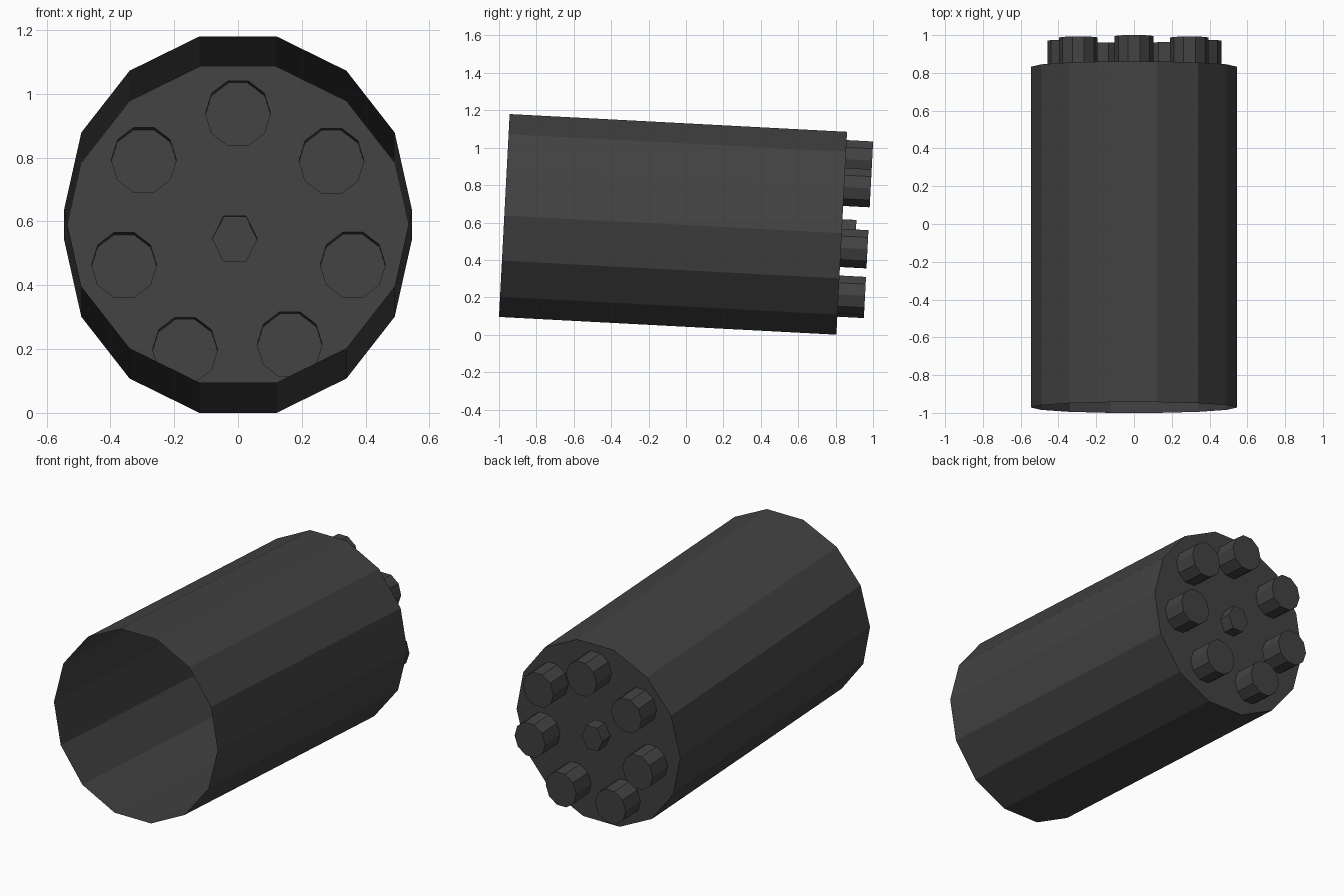
import bpy, bmesh, math

if "Cube" in bpy.data.objects:
    bpy.data.objects.remove(bpy.data.objects["Cube"])

HALF = 0.9033          # half length of the tube along its own axis
PEG, HUB = 0.142, 0.075

mat = bpy.data.materials.new("dark grey")
mat.diffuse_color = (0.055, 0.055, 0.055, 1)
mat.use_nodes = True
mat.node_tree.nodes["Principled BSDF"].inputs["Base Color"].default_value = mat.diffuse_color

bm = bmesh.new()


def ring(cx, cz, rx, rz, n, y):
    """Polygon of verts in the xz plane, with a flat side on top."""
    start = math.pi / 2 + math.pi / n
    return [bm.verts.new((cx + rx * math.cos(start + 2 * math.pi * i / n), y,
                          cz + rz * math.sin(start + 2 * math.pi * i / n)))
            for i in range(n)]


def wall(a, b):
    n = len(a)
    for i in range(n):
        bm.faces.new((a[i], a[(i + 1) % n], b[(i + 1) % n], b[i]))


def loop_edges(r):
    return [bm.edges.get((r[i], r[(i + 1) % len(r)])) for i in range(len(r))]


# fourteen-sided outer shell
front = ring(0, 0, 0.545, 0.557, 14, -HALF)
back = ring(0, 0, 0.545, 0.557, 14, HALF)
wall(front, back)
cap_edges = loop_edges(back)

# hollow pegs pushed out of the back cap: seven round, one small hexagon
pegs = [(0, 0.397), (0.293, 0.248), (0.36, -0.078), (0.162, -0.328),
        (-0.166, -0.345), (-0.357, -0.079), (-0.295, 0.251)]
specs = [(x, z, 0.102, 0.107, 10, PEG) for x, z in pegs]
specs.append((-0.01, 0.004, 0.07, 0.082, 6, HUB))
for x, z, rx, rz, n, length in specs:
    base = ring(x, z, rx, rz, n, HALF)
    tip = ring(x, z, rx, rz, n, HALF + length)
    wall(base, tip)
    bm.faces.new(tip)
    cap_edges += loop_edges(base)

# back cap with openings into the pegs
bmesh.ops.triangle_fill(bm, edges=cap_edges, use_beauty=True, normal=(0, 1, 0))

# close the front briefly so that normals face outward, then open it again
lid = bm.faces.new(front)
bmesh.ops.recalc_face_normals(bm, faces=bm.faces[:])
bmesh.ops.delete(bm, geom=[lid], context='FACES_ONLY')

mesh = bpy.data.meshes.new("pegged_tube")
bm.to_mesh(mesh)
bm.free()
mesh.materials.append(mat)
tube = bpy.data.objects.new("pegged_tube", mesh)
bpy.context.collection.objects.link(tube)

# slight downward tilt toward the back
tube.rotation_euler = (math.radians(-3.01), 0, 0)
tube.location = (0, -0.0695, 0.59)
